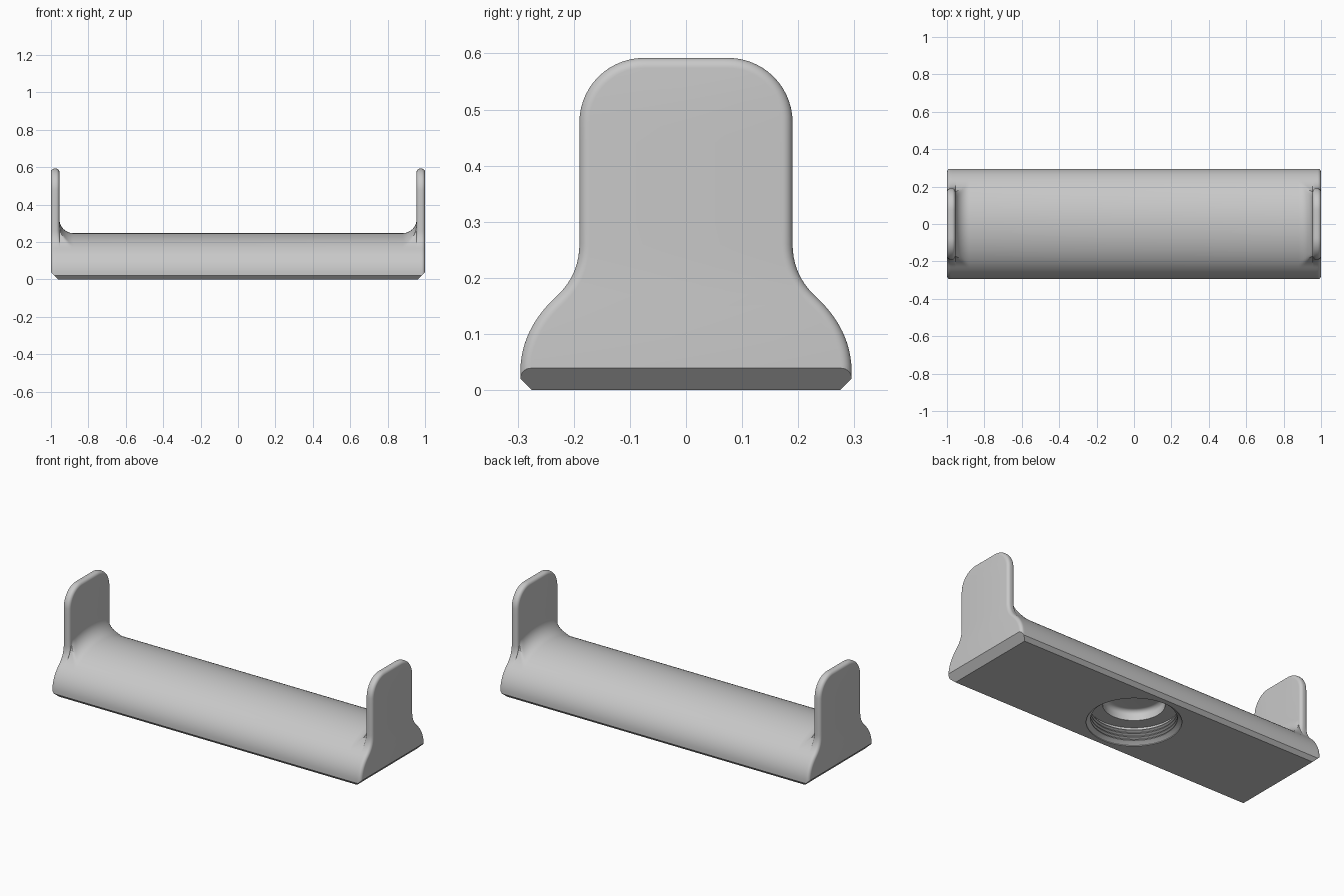
import bpy, bmesh
from math import sin, cos, pi, radians, hypot, sqrt
from mathutils import Vector

cube = bpy.data.objects.get("Cube")
if cube:
    bpy.data.objects.remove(cube, do_unlink=True)

HALF_W, SPRING, RISE = 0.295, 0.035, 0.212   # dome half width, base height, rise
PLATE_X = 0.955                              # inner face of the end plates
FILLET, ROUND = 0.075, 0.018

grey = bpy.data.materials.new("light_grey")
grey.use_nodes = True
grey.diffuse_color = (0.58, 0.58, 0.58, 1)
grey.node_tree.nodes["Principled BSDF"].inputs["Base Color"].default_value = (0.58, 0.58, 0.58, 1)


def end_outline():
    """Closed outline of an end plate in (y, z), counter-clockwise."""
    half = [Vector(p) for p in ((0.275, 0), (HALF_W, 0.02))]
    for i in range(13):                      # lower dome shoulder
        a = radians(38) * i / 12
        half.append(Vector((HALF_W * cos(a), SPRING + RISE * sin(a))))
    p0, p1, p2 = half[-1], Vector((0.19, 0.204)), Vector((0.19, 0.26))
    for i in range(1, 11):                   # concave neck
        t = i / 10
        half.append(p0 * (1 - t) ** 2 + p1 * 2 * t * (1 - t) + p2 * t * t)
    for i in range(1, 7):                    # straight side
        half.append(Vector((0.19, 0.26 + 0.217 * i / 6)))
    for i in range(1, 15):                   # rounded top corner
        a = pi / 2 * i / 14
        half.append(Vector((0.075 + 0.115 * cos(a), 0.477 + 0.115 * sin(a))))
    half += [Vector((y, 0.592)) for y in (0.05, 0.025)]
    left = [Vector((-p.x, p.y)) for p in reversed(half)]
    return half + [Vector((0, 0.592))] + left


def rho(p):
    """Elliptical distance from the dome centre; 1 lies on the dome."""
    return hypot(p.x / HALF_W, (p.y - SPRING) / RISE)


outline = end_outline()
count = len(outline)


def section(inset, inner, rise=None):
    """Outline pulled in by inset and, if rise is given, cut down to the raised dome."""
    pts = []
    for i, p in enumerate(outline):
        d = outline[(i + 1) % count] - outline[i - 1]
        normal = Vector((d.y, -d.x)).normalized()
        weight = min(max((rho(p) - 1) / 0.25, 0), 1) if inner else 1
        if inner and p.y < SPRING:
            weight = 0
        q = p - normal * inset * weight
        if rise is not None and q.y > SPRING:
            limit = 1 + rise / RISE
            r = rho(q)
            if r > limit:
                q = Vector((q.x * limit / r, SPRING + (q.y - SPRING) * limit / r))
        pts.append(q)
    return pts


# Sections from the middle towards one end
rings = []
for i in range(13):                          # dome flaring into the plate
    a = pi / 2 * i / 12
    rings.append((PLATE_X - FILLET * (1 - sin(a)),
                  section(ROUND, True, FILLET * (1 - cos(a)))))
for i in range(8):                           # rounded inner edge
    a = pi / 2 * i / 7
    rings.append((PLATE_X + ROUND * (1 - cos(a)), section(ROUND * (1 - sin(a)), True)))
for i in range(8):                           # rounded outer edge
    a = pi / 2 * i / 7
    rings.append((1 - ROUND + ROUND * sin(a), section(ROUND * (1 - cos(a)), False)))
rings = [(-x, pts) for x, pts in reversed(rings)] + rings


def finish(bm, name):
    bmesh.ops.recalc_face_normals(bm, faces=bm.faces)
    mesh = bpy.data.meshes.new(name)
    bm.to_mesh(mesh)
    bm.free()
    mesh.materials.append(grey)
    obj = bpy.data.objects.new(name, mesh)
    bpy.context.collection.objects.link(obj)
    return obj


# Holder body: loft, then chamfer the lower end edges
bm = bmesh.new()
loops = [[bm.verts.new((x, p.x, p.y)) for p in pts] for x, pts in rings]
for a, b in zip(loops, loops[1:]):
    for i in range(count):
        j = (i + 1) % count
        bm.faces.new((a[i], a[j], b[j], b[i]))
bm.faces.new(loops[0])
bm.faces.new(loops[-1])
bmesh.ops.remove_doubles(bm, verts=bm.verts, dist=0.00002)
for side in (-1, 1):
    bmesh.ops.bisect_plane(bm, geom=bm.verts[:] + bm.edges[:] + bm.faces[:], dist=1e-6,
                           plane_co=(side * 0.961, 0, 0), plane_no=(side, 0, -1),
                           clear_outer=True)
    bmesh.ops.holes_fill(bm, edges=[e for e in bm.edges if e.is_boundary], sides=0)
body = finish(bm, "holder_body")

# Threaded socket cutter: turned profile with ridges and a stepped recess
profile = [(0, -0.02), (0.245, -0.02), (0.245, 0.004), (0.232, 0.014)]
for i in range(4):
    z = 0.02 + i * 0.02
    profile += [(0.222, z), (0.222, z + 0.004), (0.235, z + 0.010), (0.235, z + 0.014)]
profile += [(0.235, 0.102), (0.16, 0.102), (0.16, 0.135)]
for i in range(1, 7):
    a = pi / 2 * i / 6
    profile.append((0.135 + 0.025 * cos(a), 0.135 + 0.025 * sin(a)))
profile.append((0, 0.16))
bm = bmesh.new()
verts = [bm.verts.new((r, 0, z)) for r, z in profile]
edges = [bm.edges.new(pair) for pair in zip(verts, verts[1:])]
bmesh.ops.spin(bm, geom=verts + edges, cent=(0, 0, 0), axis=(0, 0, 1),
               angle=2 * pi, steps=64, use_duplicate=False)
bmesh.ops.remove_doubles(bm, verts=bm.verts, dist=0.00005)
cutter = finish(bm, "socket_cutter")
cutter.hide_render = True

# Cut the socket into the underside
cut = body.modifiers.new("socket", 'BOOLEAN')
cut.operation = 'DIFFERENCE'
cut.solver = 'EXACT'
cut.object = cutter
bpy.ops.object.select_all(action='DESELECT')
bpy.context.view_layer.objects.active = body
body.select_set(True)
bpy.ops.object.modifier_apply(modifier=cut.name)
bpy.data.objects.remove(cutter, do_unlink=True)
bpy.ops.object.shade_smooth_by_angle(angle=radians(30))
